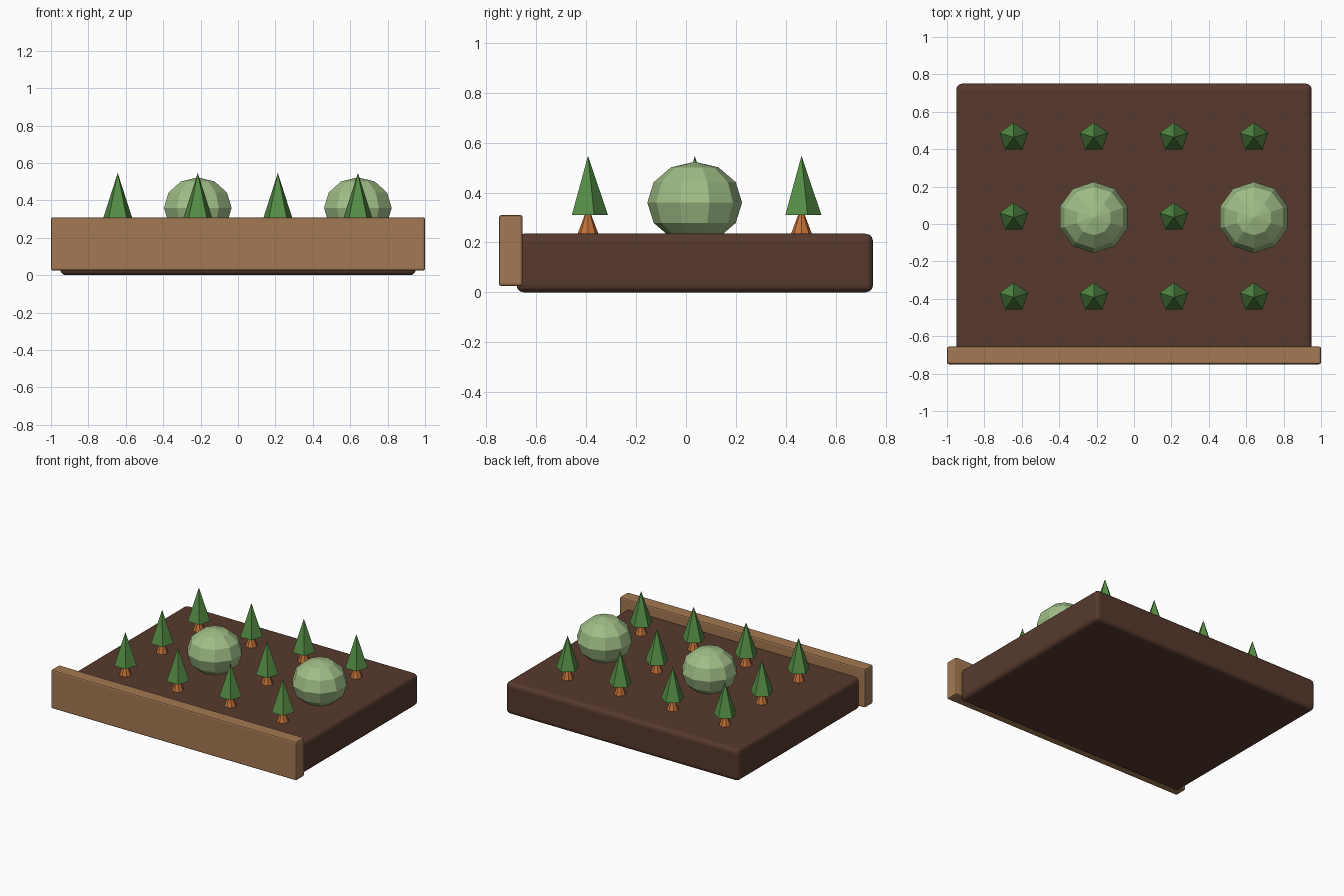
import bpy, math
from mathutils import Matrix

cube = bpy.data.objects.get("Cube")
if cube:
    bpy.data.objects.remove(cube, do_unlink=True)


def material(name, rgb):
    m = bpy.data.materials.new(name)
    m.use_nodes = True
    m.diffuse_color = (*rgb, 1)
    m.node_tree.nodes["Principled BSDF"].inputs["Base Color"].default_value = (*rgb, 1)
    return m


soil_brown = material("soil brown", (0.095, 0.042, 0.026))
wood_tan = material("wood tan", (0.37, 0.19, 0.085))
leaf_green = material("leaf green", (0.09, 0.27, 0.06))
bush_green = material("bush green", (0.35, 0.51, 0.24))
trunk_orange = material("trunk orange", (0.56, 0.17, 0.04))


def finish(name, mat):
    ob = bpy.context.object
    ob.name = name
    ob.data.materials.append(mat)
    return ob


def box(name, mat, low, high, bevel, segments):
    centre = [(a + b) / 2 for a, b in zip(low, high)]
    bpy.ops.mesh.primitive_cube_add(size=1, location=centre)
    ob = finish(name, mat)
    ob.data.transform(Matrix.Diagonal([b - a for a, b in zip(low, high)] + [1]))
    mod = ob.modifiers.new("rounded edges", "BEVEL")
    mod.width, mod.segments = bevel, segments
    return ob


def cone(name, mat, sides, radius, x, y, bottom, top):
    bpy.ops.mesh.primitive_cone_add(vertices=sides, radius1=radius, radius2=0,
                                    depth=top - bottom, location=(x, y, (bottom + top) / 2))
    return finish(name, mat)


# Bed of soil and the board along its front
box("soil_bed", soil_brown, (-0.95, -0.68, 0), (0.95, 0.75, 0.235), 0.03, 3)
box("front_board", wood_tan, (-1, -0.75, 0.025), (1, -0.655, 0.31), 0.01, 2)

# Rows of small trees, with a round bush in two places of the middle row
for row, y in enumerate((-0.393, 0.035, 0.463)):
    for col, x in enumerate((-0.643, -0.215, 0.213, 0.641)):
        if row == 1 and col % 2:
            bpy.ops.mesh.primitive_uv_sphere_add(segments=10, ring_count=6, radius=0.19,
                                                 location=(x, y, 0.36))
            bush = finish("bush", bush_green)
            bush.scale.z = 0.86
        else:
            cone("tree_trunk", trunk_orange, 8, 0.055, x, y, 0.2, 0.345)
            cone("tree_crown", leaf_green, 5, 0.08, x, y, 0.31, 0.547)
